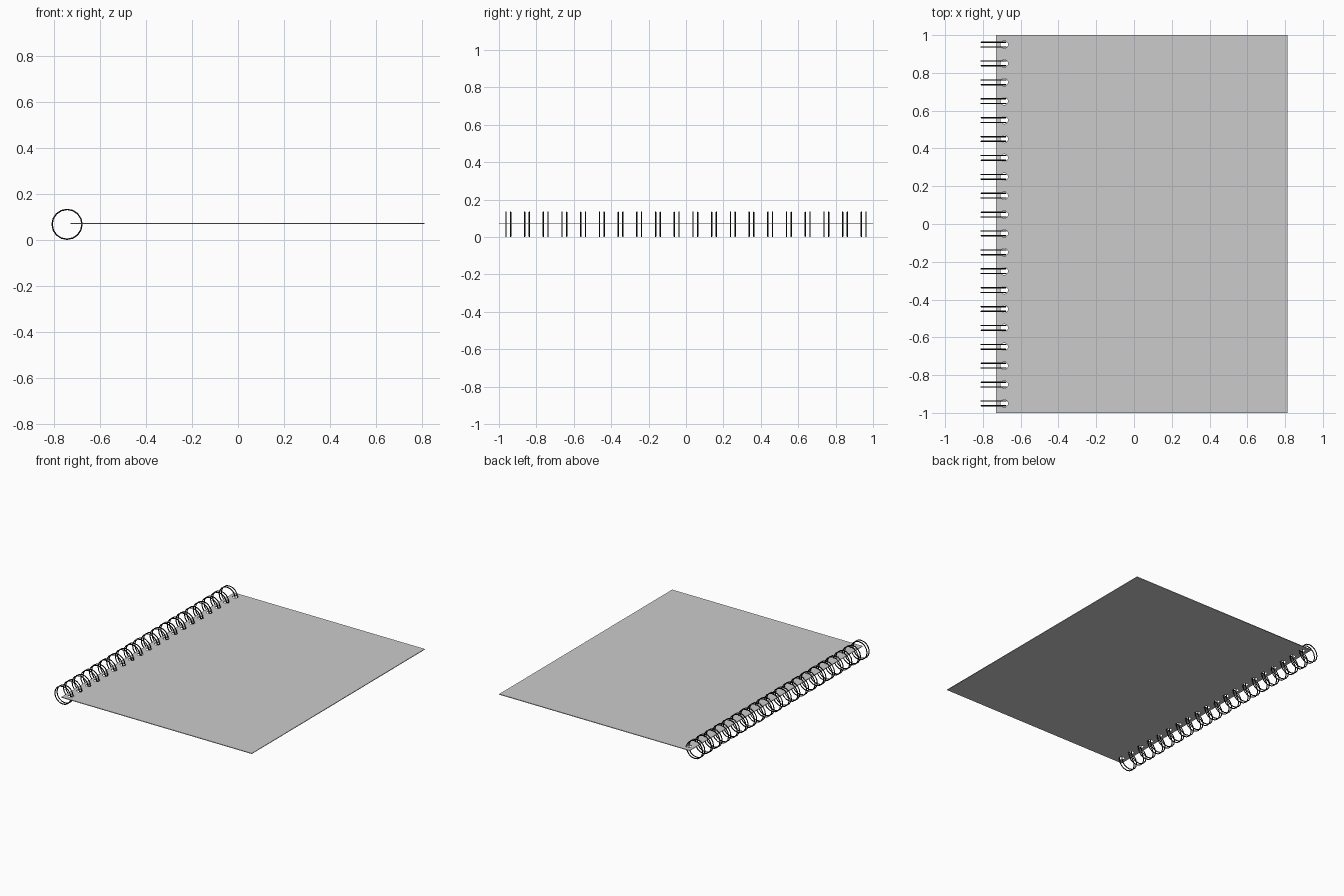
import bpy, math

if "Cube" in bpy.data.objects:
    bpy.data.objects.remove(bpy.data.objects["Cube"])

RING_X, RING_Z, RING_R, WIRE_R = -0.744, 0.0685, 0.065, 0.0035
HOLE_X, HOLE_R = -0.687, 0.02
ROWS = [-0.95 + 0.1 * i for i in range(20)]

black = bpy.data.materials.new("black_wire")
black.diffuse_color = (0.01, 0.01, 0.01, 1)
black.use_nodes = True
black.node_tree.nodes["Principled BSDF"].inputs["Base Color"].default_value = black.diffuse_color


def curve(name, fill, depth):
    c = bpy.data.curves.new(name, 'CURVE')
    c.dimensions = fill
    if fill == '2D':
        c.fill_mode = 'BOTH'
        c.extrude = depth
    else:
        c.bevel_depth = depth
        c.bevel_resolution = 1
    ob = bpy.data.objects.new(name, c)
    bpy.context.collection.objects.link(ob)
    return ob


def loop(ob, pts):
    s = ob.data.splines.new('POLY')
    s.points.add(len(pts) - 1)
    for p, co in zip(s.points, pts):
        p.co = (*co, 1)
    s.use_cyclic_u = True


def circle(n, r):
    return [(r * math.cos(2 * math.pi * i / n), r * math.sin(2 * math.pi * i / n))
            for i in range(n)]


# Page block with a column of punched holes
pages = curve("page_block", '2D', 0.0025)
pages.location.z = 0.0715
loop(pages, [(-0.73, -1, 0), (0.812, -1, 0), (0.812, 1, 0), (-0.73, 1, 0)])
for y in ROWS:
    loop(pages, [(HOLE_X + a, y + b, 0) for a, b in circle(16, HOLE_R)])

# Twin wire rings through every hole
rings = curve("wire_rings", '3D', WIRE_R)
rings.data.materials.append(black)
for y in ROWS:
    for side in (-0.0125, 0.0125):
        loop(rings, [(RING_X + a, y + side, RING_Z + b) for a, b in circle(16, RING_R)])

# Turn the curves into meshes
for ob in (pages, rings):
    bpy.ops.object.select_all(action='DESELECT')
    ob.select_set(True)
    bpy.context.view_layer.objects.active = ob
    bpy.ops.object.convert(target='MESH')
bpy.ops.object.shade_smooth_by_angle()
